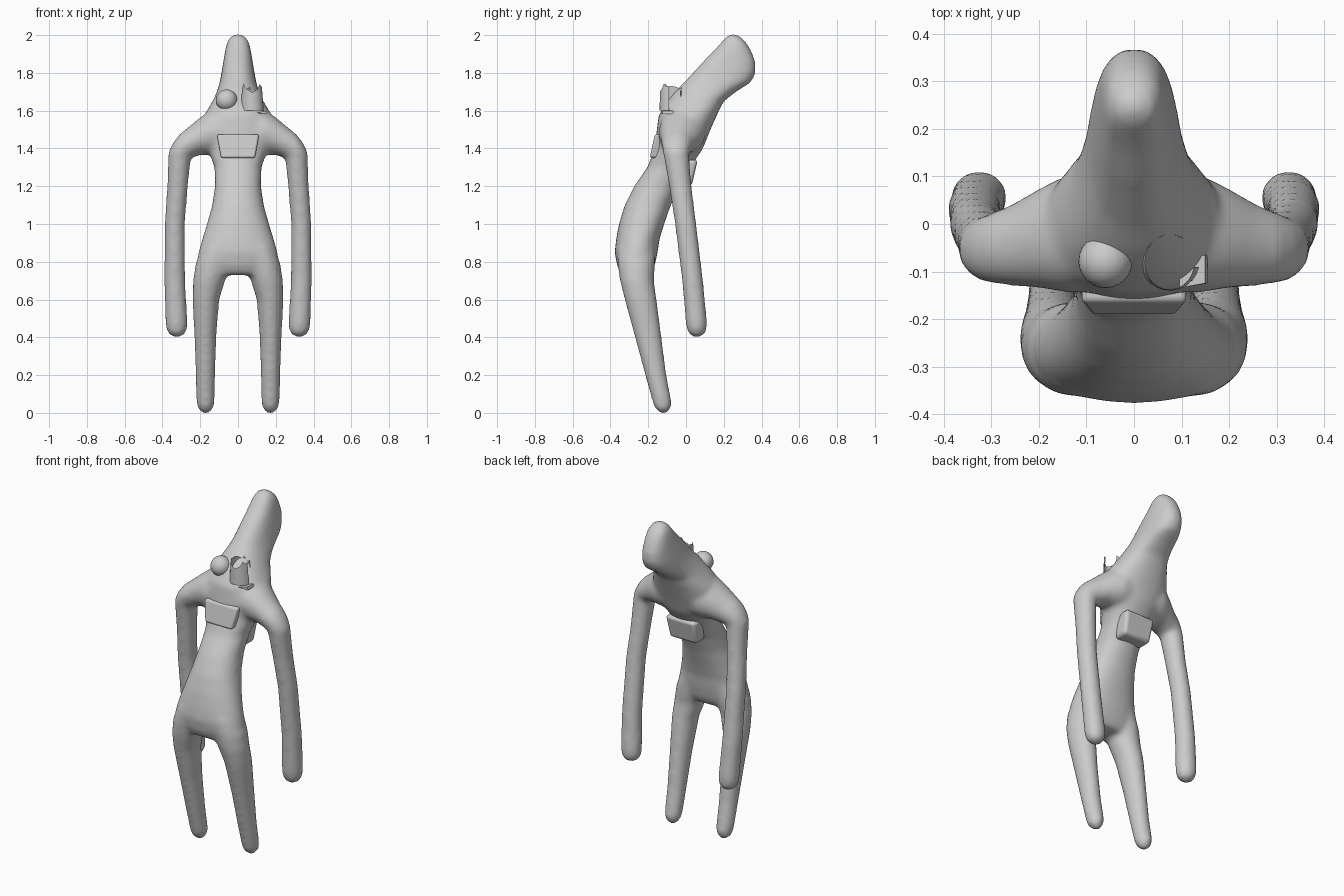
import bpy, bmesh, math
from mathutils import Vector

grey = bpy.data.materials.new("plain grey")
grey.diffuse_color = (0.6, 0.6, 0.6, 1)


def finish(name, bm, angle=None):
    bmesh.ops.recalc_face_normals(bm, faces=bm.faces)
    me = bpy.data.meshes.new(name)
    bm.to_mesh(me)
    bm.free()
    ob = bpy.data.objects.new(name, me)
    bpy.context.collection.objects.link(ob)
    me.materials.append(grey)
    if angle:
        bpy.ops.object.select_all(action='DESELECT')
        ob.select_set(True)
        bpy.context.view_layer.objects.active = ob
        bpy.ops.object.shade_smooth_by_angle(angle=math.radians(angle))
    return ob


def loft(bm, rings, axis='z', power=1.0, n=28):
    """Closed loft; ring = centre x, y, z and two radii across the axis."""
    loops = []
    for x, y, z, ra, rb in rings:
        loop = []
        for i in range(n):
            a = 2 * math.pi * i / n
            c, s = math.cos(a), math.sin(a)
            c = math.copysign(abs(c) ** power, c) * ra
            s = math.copysign(abs(s) ** power, s) * rb
            p = (x + c, y + s, z) if axis == 'z' else (x, y + c, z + s)
            loop.append(bm.verts.new(p))
        loops.append(loop)
    for l0, l1 in zip(loops, loops[1:]):
        for i in range(n):
            j = (i + 1) % n
            bm.faces.new((l0[i], l0[j], l1[j], l1[i]))
    bm.faces.new(loops[0])
    bm.faces.new(loops[-1])


body = bmesh.new()

# Torso and leaning head: height, half width, front y, back y
torso = [(0.73, 0.17, -0.34, -0.19), (0.78, 0.215, -0.365, -0.165),
         (0.85, 0.21, -0.378, -0.15), (0.92, 0.19, -0.37, -0.14),
         (1.0, 0.165, -0.355, -0.115), (1.1, 0.137, -0.325, -0.08),
         (1.2, 0.122, -0.275, -0.035), (1.3, 0.125, -0.205, 0.025),
         (1.4, 0.16, -0.165, 0.09), (1.5, 0.2, -0.155, 0.13),
         (1.58, 0.18, -0.145, 0.165)]
head = [(1.5, 0.17, -0.15, 0.13), (1.6, 0.165, -0.13, 0.175),
        (1.65, 0.135, -0.1, 0.2), (1.7, 0.112, -0.06, 0.265),
        (1.75, 0.097, -0.01, 0.345), (1.8, 0.088, 0.035, 0.37),
        (1.86, 0.078, 0.09, 0.368), (1.92, 0.068, 0.15, 0.345),
        (1.96, 0.06, 0.185, 0.32), (1.99, 0.042, 0.21, 0.29),
        (2.004, 0.018, 0.235, 0.265)]
for part, power in ((torso, 0.9), (head, 0.85)):
    loft(body, [(0, (f + b) / 2, z, w, (b - f) / 2) for z, w, f, b in part],
         power=power)

# Shoulders, arms and legs, mirrored
for s in (-1, 1):
    loft(body, [(s * x, y, z, ry, rz) for x, y, z, ry, rz in (
        (0, -0.02, 1.48, 0.12, 0.12), (0.14, -0.02, 1.485, 0.125, 0.12),
        (0.2, -0.03, 1.465, 0.105, 0.1), (0.26, -0.045, 1.43, 0.085, 0.085),
        (0.31, -0.052, 1.4, 0.073, 0.075), (0.345, -0.052, 1.375, 0.055, 0.055),
        (0.362, -0.05, 1.35, 0.03, 0.035))], 'x')
    loft(body, [(s * x, y, z, rx, ry) for x, y, z, rx, ry in (
        (0.3, -0.055, 1.43, 0.045, 0.05), (0.308, -0.053, 1.38, 0.061, 0.069),
        (0.32, -0.03, 1.2, 0.055, 0.06), (0.335, -0.002, 1.0, 0.054, 0.057),
        (0.335, 0.035, 0.7, 0.056, 0.056), (0.326, 0.055, 0.48, 0.059, 0.057),
        (0.324, 0.057, 0.44, 0.055, 0.053), (0.324, 0.058, 0.415, 0.04, 0.04),
        (0.324, 0.058, 0.402, 0.018, 0.018))])
    loft(body, [(s * x, y, z, rx, ry) for x, y, z, rx, ry in (
        (0.11, -0.263, 0.88, 0.08, 0.1), (0.13, -0.263, 0.79, 0.095, 0.1),
        (0.153, -0.26, 0.7, 0.085, 0.09), (0.17, -0.24, 0.6, 0.071, 0.085),
        (0.173, -0.2, 0.4, 0.058, 0.071), (0.172, -0.16, 0.2, 0.052, 0.057),
        (0.172, -0.127, 0.06, 0.049, 0.051), (0.172, -0.123, 0.03, 0.044, 0.045),
        (0.172, -0.12, 0.008, 0.03, 0.03), (0.172, -0.12, -0.003, 0.012, 0.012))])
body_ob = finish("body", body, 60)

# Fuse the body into one soft skin
rm = body_ob.modifiers.new("fuse", 'REMESH')
rm.mode = 'VOXEL'
rm.voxel_size = 0.013
rm.use_smooth_shade = True
sm = body_ob.modifiers.new("soften", 'SMOOTH')
sm.factor = 0.5
sm.iterations = 12


def block(name, corners, depth, bevel):
    """Front outline (x, y, z) swept back by a depth vector."""
    bm = bmesh.new()
    a = [bm.verts.new(c) for c in corners]
    b = [bm.verts.new(Vector(c) + Vector(depth)) for c in corners]
    bm.faces.new(a)
    bm.faces.new(b)
    for i in range(len(a)):
        j = (i + 1) % len(a)
        bm.faces.new((a[i], a[j], b[j], b[i]))
    ob = finish(name, bm, 40)
    bv = ob.modifiers.new("round", 'BEVEL')
    bv.width = bevel
    bv.segments = 4
    return ob


# Mouth plate on the chest, and its raised counterpart on the lower back
block("mouth", [(-0.09, -0.192, 1.35), (0.09, -0.192, 1.35),
                (0.112, -0.165, 1.475), (-0.112, -0.165, 1.475)],
      (0, 0.08, 0), 0.012)
block("back_pad", [(-0.09, 0.03, 1.2), (0.09, 0.03, 1.2),
                   (0.1, 0.062, 1.34), (-0.1, 0.062, 1.34)],
      (0, -0.09, 0), 0.02)

# Whole eye
bm = bmesh.new()
bmesh.ops.create_uvsphere(bm, u_segments=24, v_segments=14, radius=0.057)
bmesh.ops.translate(bm, verts=bm.verts, vec=(-0.06, -0.078, 1.655))
finish("round_eye", bm, 60)

# Broken eye: an open cup with an uneven rim
bm = bmesh.new()
n = 20
low, high = [], []
for i in range(n):
    t = math.radians(60 + 290 * i / (n - 1))
    c, s = math.cos(t), math.sin(t)
    top = 1.695 + 0.035 * abs(c) + (0.02 if i % 7 == 3 else 0)
    low.append(bm.verts.new((0.075 + 0.062 * c, -0.08 + 0.06 * s, 1.6)))
    high.append(bm.verts.new((0.075 + 0.052 * c, -0.08 + 0.058 * s, top)))
for i in range(n - 1):
    bm.faces.new((low[i], low[i + 1], high[i + 1], high[i]))
finish("broken_eye", bm, 50)

# Small shard under the broken eye
block("shard", [(0.095, -0.135, 1.588), (0.155, -0.125, 1.582),
                (0.15, -0.125, 1.6)], (0, 0.06, 0), 0.001)
